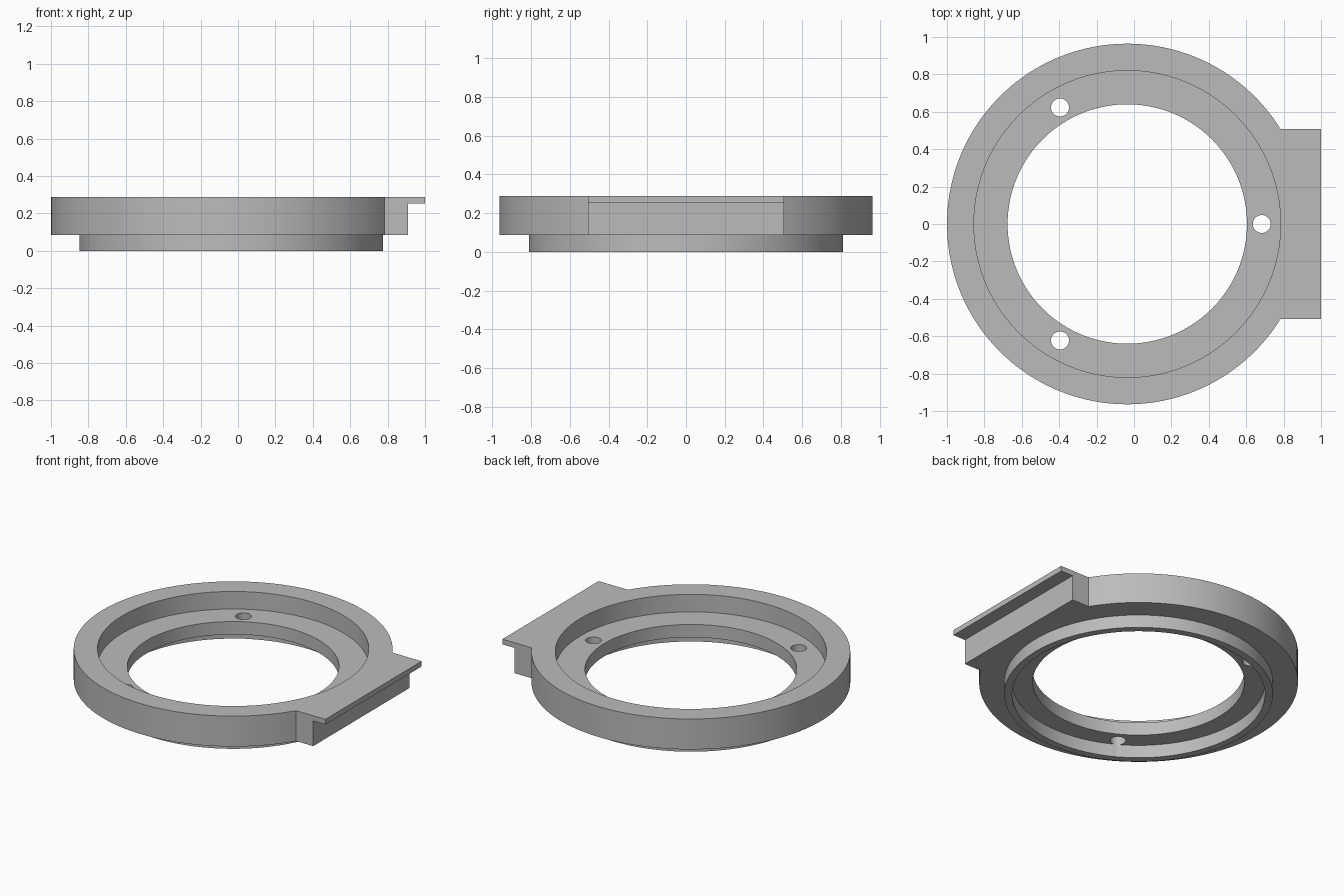
import bpy, bmesh, math

if "Cube" in bpy.data.objects:
    bpy.data.objects.remove(bpy.data.objects["Cube"])

CX = -0.036                 # ring axis
STEP, TOP = 0.086, 0.289    # underside of flange ring, top face
SHELF = 0.172               # top of inner shelf

grey = bpy.data.materials.new("plain grey")
grey.use_nodes = True
colour = (0.5, 0.5, 0.5, 1)
grey.diffuse_color = colour
grey.node_tree.nodes["Principled BSDF"].inputs["Base Color"].default_value = colour


def prism(name, outline, z0, z1):
    """Solid with a flat xy outline between two heights."""
    bm = bmesh.new()
    face = bm.faces.new([bm.verts.new((x, y, z0)) for x, y in outline])
    top = bmesh.ops.extrude_face_region(bm, geom=[face])["geom"]
    verts = [v for v in top if isinstance(v, bmesh.types.BMVert)]
    bmesh.ops.translate(bm, verts=verts, vec=(0, 0, z1 - z0))
    bmesh.ops.recalc_face_normals(bm, faces=bm.faces)
    mesh = bpy.data.meshes.new(name)
    bm.to_mesh(mesh)
    bm.free()
    mesh.materials.append(grey)
    ob = bpy.data.objects.new(name, mesh)
    bpy.context.collection.objects.link(ob)
    return ob


def circle(r, x=CX, y=0, n=144):
    return [(x + r * math.cos(i * math.tau / n), y + r * math.sin(i * math.tau / n))
            for i in range(n)]


def combine(body, tool, operation):
    """Apply a boolean and discard the tool."""
    mod = body.modifiers.new(operation.lower(), "BOOLEAN")
    mod.operation, mod.solver, mod.object = operation, "EXACT", tool
    bpy.context.view_layer.objects.active = body
    bpy.ops.object.modifier_apply(modifier=mod.name)
    bpy.data.objects.remove(tool)


# Ring outline with the straight-sided mounting block on its +x side
R, HALF = 0.964, 0.507
a = math.asin(HALF / R)
arc = [a + (math.tau - 2 * a) * i / 120 for i in range(121)]
ring = [(CX + R * math.cos(t), R * math.sin(t)) for t in arc]
body = prism("mounting_ring", ring + [(0.91, -HALF), (0.91, HALF)], STEP, TOP)

# Thin overhanging ledge, and the locating lip below
ledge = [(0.85, -HALF), (1, -HALF), (1, HALF), (0.85, HALF)]
combine(body, prism("ledge", ledge, 0.254, TOP), "UNION")
combine(body, prism("lip", circle(0.812), 0, 0.12), "UNION")

# Upper pocket, lower recess and central bore leave the inner shelf
combine(body, prism("pocket", circle(0.82), SHELF, 0.5), "DIFFERENCE")
combine(body, prism("recess", circle(0.765), -0.2, STEP), "DIFFERENCE")
combine(body, prism("bore", circle(0.64), -0.3, 0.6), "DIFFERENCE")

# Three screw holes
for k in range(3):
    t = k * math.tau / 3
    hole = circle(0.048, CX + 0.719 * math.cos(t), 0.719 * math.sin(t), 32)
    combine(body, prism("screw_hole", hole, -0.3, 0.6), "DIFFERENCE")

bpy.ops.object.select_all(action="DESELECT")
body.select_set(True)
bpy.context.view_layer.objects.active = body
bpy.ops.object.shade_smooth_by_angle(angle=math.radians(30))
